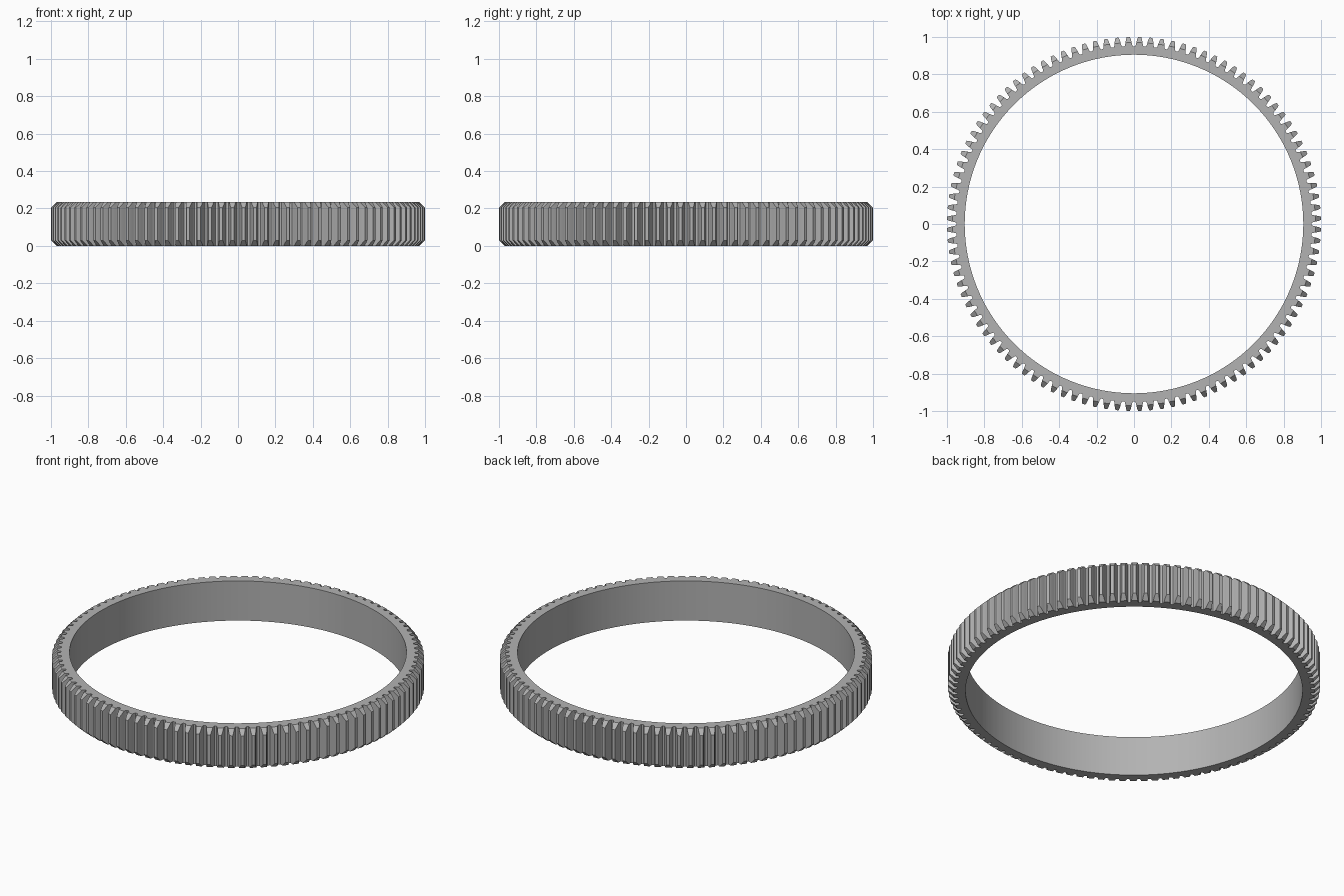
import bpy, bmesh, math

cube = bpy.data.objects.get("Cube")
if cube:
    bpy.data.objects.remove(cube, do_unlink=True)

TEETH = 104
HEIGHT = 0.235
CHAMFER = 0.03
BORE = 0.905
PITCH = 2 * math.pi / TEETH

# Half tooth: radius, share of the pitch, z inset
HALF = [(0.95, 0.39, 0), (0.957, 0.33, 0), (0.97, 0.285, 0),
        (0.988, 0.215, CHAMFER * 0.6), (1.0, 0.14, CHAMFER)]
TOOTH = [(r, -a, z) for r, a, z in HALF] + HALF[::-1]
CAP = [0, 1, 2, 7, 8, 9]      # points that border the flat end faces

steel = bpy.data.materials.new("grey steel")
steel.diffuse_color = (0.45, 0.45, 0.45, 1)
steel.use_nodes = True
steel.node_tree.nodes["Principled BSDF"].inputs["Base Color"].default_value = (0.45, 0.45, 0.45, 1)

bm = bmesh.new()


def pair(r, angle, inset=0):
    """Lower and upper vertex at one place on the ring."""
    x, y = r * math.cos(angle), r * math.sin(angle)
    return bm.verts.new((x, y, inset)), bm.verts.new((x, y, HEIGHT - inset))


outline, rim, bore = [], [], []
for t in range(TEETH):
    centre = (t + 0.5) * PITCH
    tooth = [pair(r, centre + a * PITCH, z) for r, a, z in TOOTH]
    outline += tooth
    for i in CAP:
        rim.append(tooth[i])
        bore.append(pair(BORE, centre + TOOTH[i][1] * PITCH))
    # Bevelled tooth ends
    for side in (0, 1):
        for a, b in ((2, 3), (3, 4)):
            bm.faces.new([tooth[i][side] for i in (a, b, 9 - b, 9 - a)])

# Tooth flanks, tips and roots
for a, b in zip(outline, outline[1:] + outline[:1]):
    bm.faces.new((a[0], b[0], b[1], a[1]))

# Bore wall and flat end faces
for i in range(len(rim)):
    j = (i + 1) % len(rim)
    bm.faces.new((bore[i][0], bore[i][1], bore[j][1], bore[j][0]))
    for side in (0, 1):
        bm.faces.new((bore[i][side], bore[j][side], rim[j][side], rim[i][side]))

bmesh.ops.recalc_face_normals(bm, faces=bm.faces)
mesh = bpy.data.meshes.new("ring_gear")
bm.to_mesh(mesh)
bm.free()
mesh.materials.append(steel)
gear = bpy.data.objects.new("ring_gear", mesh)
bpy.context.collection.objects.link(gear)
bpy.context.view_layer.objects.active = gear
gear.select_set(True)
bpy.ops.object.shade_smooth_by_angle(angle=math.radians(25))
